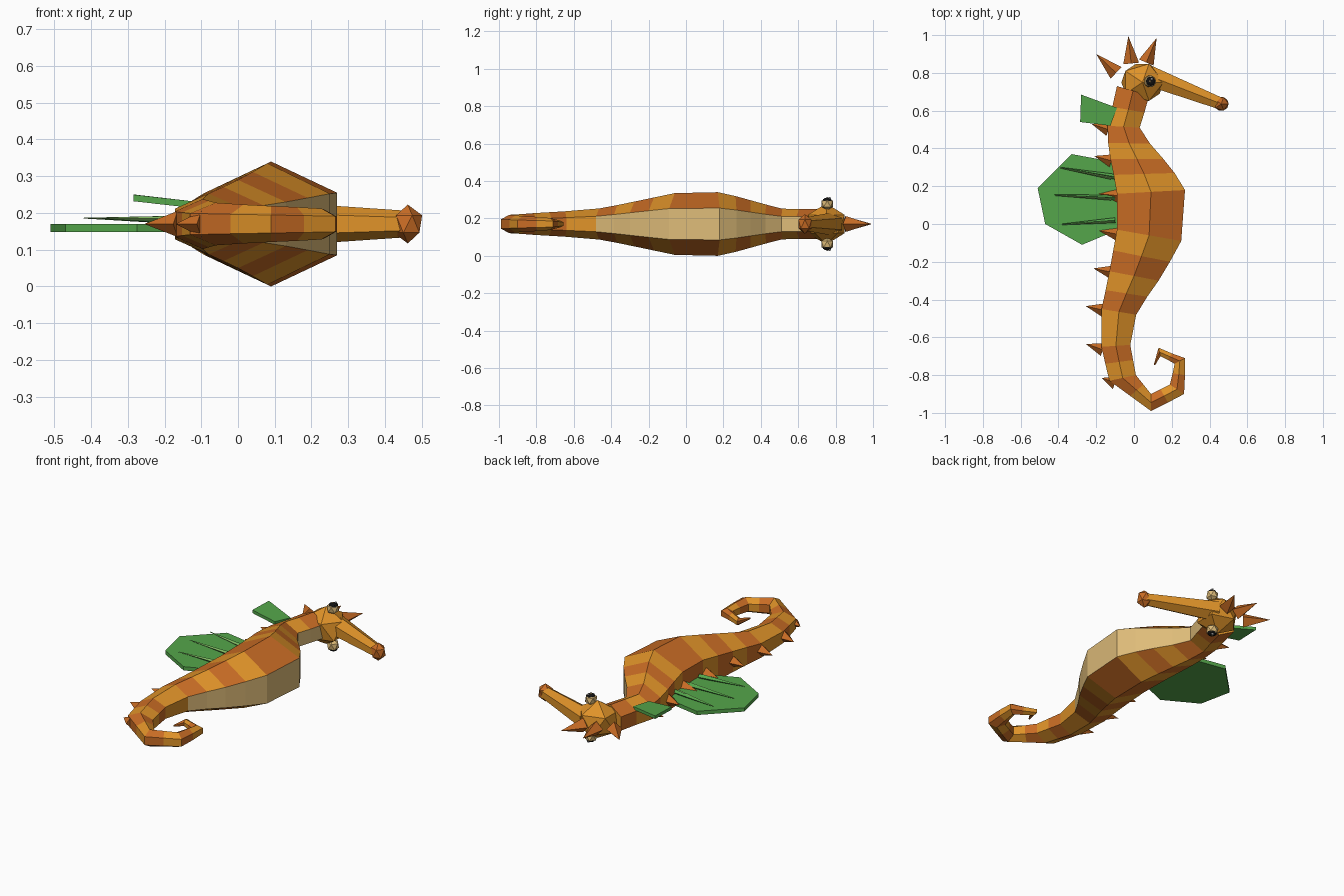
import bpy, bmesh, math
from mathutils import Vector, Matrix

if "Cube" in bpy.data.objects:
    bpy.data.objects.remove(bpy.data.objects["Cube"])

ZC = 0.17  # height of the symmetry plane


def mat(name, col):
    m = bpy.data.materials.new(name)
    m.diffuse_color = (*col, 1)
    m.use_nodes = True
    m.node_tree.nodes["Principled BSDF"].inputs["Base Color"].default_value = m.diffuse_color
    return m


LIGHT = mat("light_orange", (0.74, 0.29, 0.022))
DARK = mat("dark_orange", (0.58, 0.15, 0.018))
CREAM = mat("cream", (0.73, 0.50, 0.19))
GREEN = mat("fin_green", (0.09, 0.38, 0.07))
PALE = mat("pale_green", (0.22, 0.48, 0.12))
BLACK = mat("black", (0.006, 0.006, 0.006))
WHITE = mat("white", (0.9, 0.9, 0.9))


def finish(bm, name, *mats):
    bmesh.ops.recalc_face_normals(bm, faces=bm.faces[:])
    me = bpy.data.meshes.new(name)
    bm.to_mesh(me)
    bm.free()
    for m in mats:
        me.materials.append(m)
    ob = bpy.data.objects.new(name, me)
    bpy.context.collection.objects.link(ob)
    return ob


def ball(name, loc, r, m, sub=1, scale=(1, 1, 1)):
    bm = bmesh.new()
    bmesh.ops.create_icosphere(bm, subdivisions=sub, radius=r)
    bmesh.ops.scale(bm, vec=scale, verts=bm.verts)
    bmesh.ops.translate(bm, vec=loc, verts=bm.verts)
    return finish(bm, name, m)


def cone(name, a, b, r1, r2, m, sides=4):
    a, b = Vector(a), Vector(b)
    d = b - a
    bm = bmesh.new()
    rot = d.to_track_quat('Z', 'Y').to_matrix().to_4x4()
    bmesh.ops.create_cone(bm, cap_ends=True, segments=sides, radius1=r1, radius2=r2,
                          depth=d.length, matrix=Matrix.Translation((a + b) / 2) @ rot)
    bmesh.ops.remove_doubles(bm, verts=bm.verts[:], dist=1e-5)
    return finish(bm, name, m)


def plate(name, pts, thick, m):
    bm = bmesh.new()
    rings = [[bm.verts.new((x, y, z + dz)) for x, y, z in pts] for dz in (0, -thick)]
    for r in rings:
        bm.faces.new(r)
    n = len(pts)
    for i in range(n):
        j = (i + 1) % n
        bm.faces.new((rings[0][i], rings[0][j], rings[1][j], rings[1][i]))
    return finish(bm, name, m)


# Body: hexagonal rings given as back edge, belly edge, half height
rings = [
    (-.09, .73, .08, .68, .080), (-.115, .62, .055, .59, .080),
    (-.14, .52, .03, .51, .082), (-.137, .43, .085, .425, .104),
    (-.125, .345, .155, .345, .127), (-.108, .26, .215, .27, .149),
    (-.09, .16, .27, .18, .170),
    (-.09, -.03, .25, -.09, .165), (-.11, -.14, .19, -.20, .142),
    (-.13, -.25, .13, -.30, .120), (-.15, -.35, .07, -.385, .101),
    (-.172, -.45, .012, -.48, .083), (-.172, -.65, -.02, -.64, .068),
    (-.152, -.74, -.005, -.72, .063), (-.13, -.83, .01, -.80, .058),
    (-.02, -.91, .05, -.85, .053), (.09, -.99, .09, -.90, .049),
    (.18, -.945, .14, -.875, .046), (.265, -.90, .19, -.85, .042),
    (.27, -.80, .205, -.79, .038), (.27, -.71, .215, -.74, .032),
    (.20, -.685, .18, -.72, .026), (.13, -.655, .14, -.70, .020),
    (.105, -.745, .112, -.747, .006),
]
bm = bmesh.new()
loops = []
for lx, ly, rx, ry, h in rings:
    mx, my = (lx + rx) / 2, (ly + ry) / 2
    loops.append([bm.verts.new((x, y, ZC + k * h)) for x, y, k in (
        (lx, ly, -.5), (lx, ly, .5), (mx, my, 1), (rx, ry, .5), (rx, ry, -.5), (mx, my, -1))])
for i in range(len(loops) - 1):
    for k in range(6):
        n = (k + 1) % 6
        f = bm.faces.new((loops[i][k], loops[i][n], loops[i + 1][n], loops[i + 1][k]))
        # alternate stripes, with a plain belly strip
        f.material_index = 2 if (k == 3 and i < 11) else (i + 1) % 2
bm.faces.new(loops[0])
bm.faces.new(loops[-1])
finish(bm, "striped_body", LIGHT, DARK, CREAM)

# Head and snout
ball("head", (.045, .75, ZC), .125, LIGHT, 1, (1, .92, .88))
cone("snout", (.08, .785, ZC), (.46, .637, ZC), .062, .036, LIGHT, 6)
ball("snout_tip", (.462, .636, ZC), .046, DARK, 1, (.95, .9, 1.15))

# Eyes on both sides
for s, side in ((1, "upper"), (-1, "lower")):
    ball(side + "_eye", (.085, .755, ZC + s * .108), .036, CREAM)
    ball(side + "_pupil", (.087, .755, ZC + s * .123), .026, BLACK, 2, (1, 1, .72))
    ball(side + "_eye_glint", (.094, .768, ZC + s * .138), .007, WHITE)

# Crest spikes
for i, (bx, by, tx, ty) in enumerate(((-.095, .80, -.20, .90), (-.015, .85, -.03, .995),
                                      (.065, .855, .12, .985))):
    cone(f"crest_spike_{i}", (bx, by, ZC), (tx, ty, ZC), .042, 0, DARK)

# Spikes along the back
for i, (bx, by, tx, ty) in enumerate((
        (-.135, .50, -.225, .53), (-.12, .335, -.21, .36), (-.085, .15, -.185, .16),
        (-.085, -.055, -.185, -.035), (-.12, -.255, -.215, -.235), (-.165, -.455, -.255, -.435),
        (-.165, -.665, -.255, -.635), (-.10, -.84, -.17, -.815))):
    cone(f"back_spike_{i}", (bx, by, ZC), (tx, ty, ZC), .035, 0, DARK)

# Fins
plate("back_fin", [(-.06, .32, .17), (-.33, .37, .17), (-.51, .19, .17), (-.47, 0, .17),
                   (-.275, -.11, .17), (-.06, -.02, .17)], .022, GREEN)
plate("neck_fin", [(-.285, .54, .25), (-.28, .685, .25), (-.09, .615, .228),
                   (-.125, .52, .232)], .018, GREEN)

# Fin ribs
for i, (y0, x1, y1) in enumerate(((.25, -.39, .30), (.14, -.42, .155), (.02, -.38, 0))):
    cone(f"fin_rib_{i}", (-.10, y0, .18), (x1, y1, .186), .014, .001, GREEN, 4)
    cone(f"fin_rib_edge_{i}", (-.12, y0 - .006, .184), (x1, y1 - .004, .186), .009, .001, PALE, 4)
